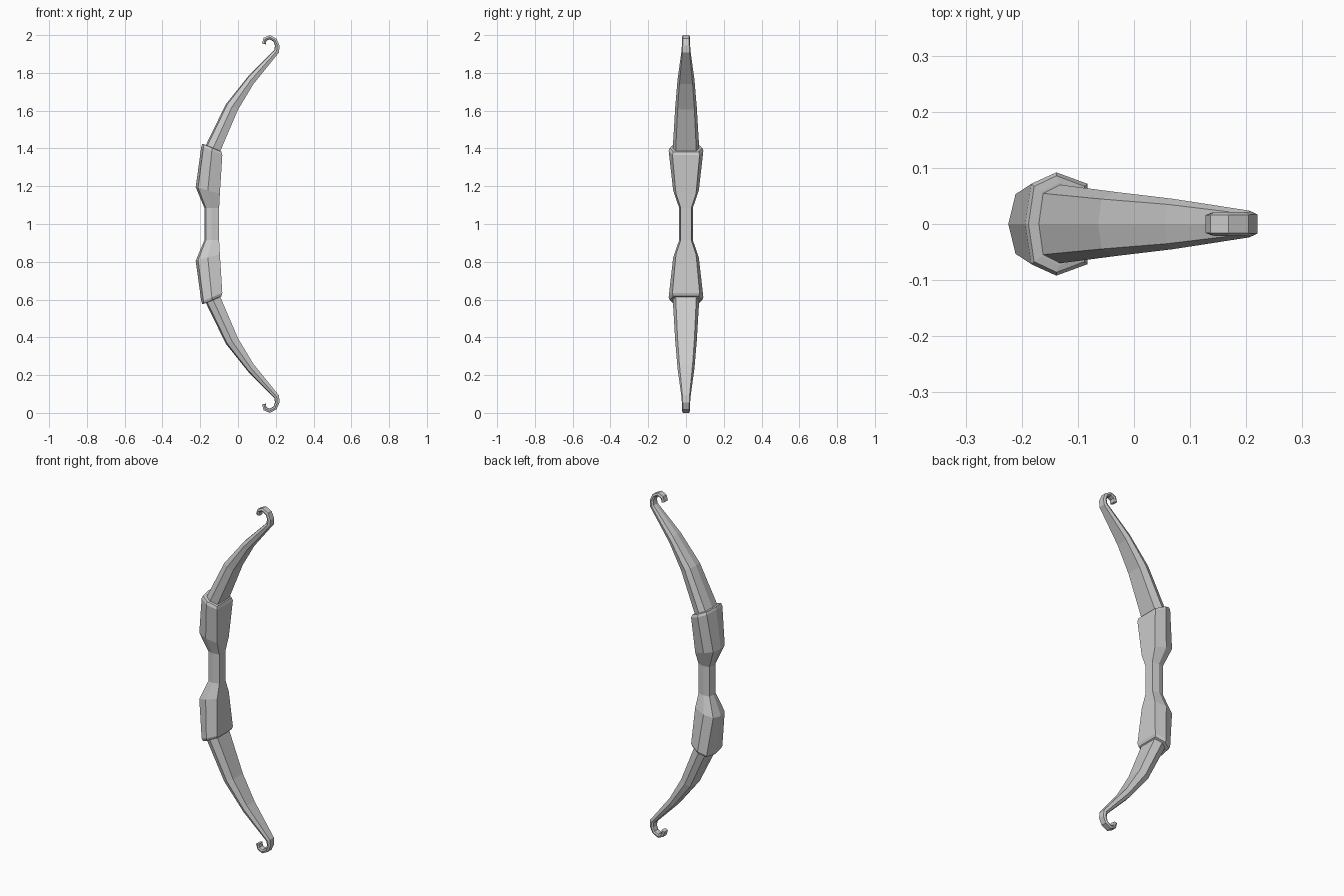
import bpy, bmesh

if "Cube" in bpy.data.objects:
    bpy.data.objects.remove(bpy.data.objects["Cube"])


def loft(name, stations):
    """Skin seven-sided rings; station = outer x, outer z, inner x, inner z, half width."""
    bm = bmesh.new()
    rings = []
    # (position from outer to inner side, share of half width)
    half = [(0.1, 0.78), (0.5, 1.0), (1.0, 0.78)]
    outline = [(0.0, 0.0)] + half + [(t, -w) for t, w in reversed(half)]
    for ox, oz, ix, iz, w in stations:
        rings.append([bm.verts.new((ox + (ix - ox) * t, w * s, oz + (iz - oz) * t))
                      for t, s in outline])
    n = len(outline)
    for a, b in zip(rings, rings[1:]):
        for i in range(n):
            j = (i + 1) % n
            bm.faces.new((a[i], a[j], b[j], b[i]))
    bm.faces.new(rings[0])
    bm.faces.new(rings[-1])
    bmesh.ops.recalc_face_normals(bm, faces=bm.faces[:])
    mesh = bpy.data.meshes.new(name)
    bm.to_mesh(mesh)
    bm.free()
    ob = bpy.data.objects.new(name, mesh)
    bpy.context.collection.objects.link(ob)
    return ob


def flip(stations):
    """Mirror stations about the middle of the bow (z = 1)."""
    return [(ox, 2 - oz, ix, 2 - iz, w) for ox, oz, ix, iz, w in reversed(stations)]


# Grip with flared blocks above and below a narrow waist
grip_half = [
    (-0.178, 1.085, -0.100, 1.085, 0.036),
    (-0.224, 1.195, -0.096, 1.160, 0.068),
    (-0.194, 1.412, -0.083, 1.365, 0.092),
    (-0.188, 1.425, -0.088, 1.382, 0.086),
    (-0.172, 1.420, -0.093, 1.386, 0.074),
]
loft("grip", flip(grip_half) + grip_half)

# Tapering limb ending in a curled hook
limb = [
    (-0.180, 1.395, -0.102, 1.362, 0.072),
    (-0.170, 1.418, -0.094, 1.385, 0.070),
    (-0.064, 1.635, 0.000, 1.605, 0.057),
    (0.056, 1.785, 0.081, 1.740, 0.045),
    (0.192, 1.922, 0.217, 1.908, 0.024),
    (0.196, 1.945, 0.220, 1.945, 0.022),
    (0.188, 1.966, 0.204, 1.981, 0.021),
    (0.168, 1.978, 0.168, 2.000, 0.021),
    (0.150, 1.970, 0.136, 1.986, 0.021),
    (0.148, 1.950, 0.127, 1.956, 0.020),
]
loft("upper_limb", limb)
loft("lower_limb", flip(limb))
